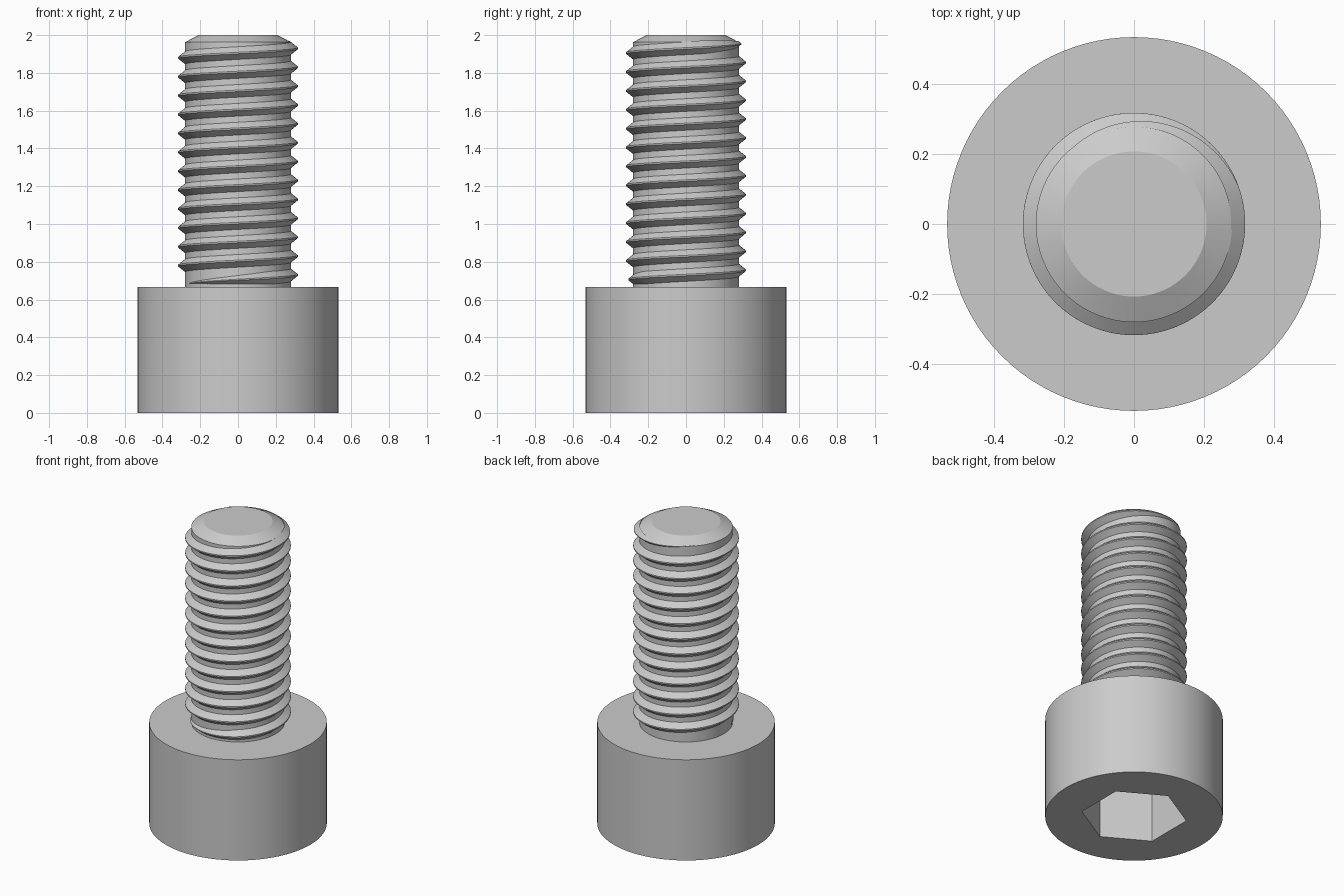
import bpy
import bmesh
from math import cos, sin, pi, tau, radians

old = bpy.data.objects.get("Cube")
if old:
    bpy.data.objects.remove(old, do_unlink=True)

SEG = 96
HEAD_R, HEAD_H = 0.533, 0.667
CORE_R, CREST_R, TOP = 0.28, 0.317, 2.0
PITCH = 0.1

steel = bpy.data.materials.new("grey_steel")
steel.use_nodes = True
COLOR = (0.6, 0.6, 0.6, 1)
steel.diffuse_color = COLOR
steel.node_tree.nodes["Principled BSDF"].inputs["Base Color"].default_value = COLOR


def finish(name, bm):
    """Turn a bmesh into a linked, coloured object."""
    bmesh.ops.recalc_face_normals(bm, faces=bm.faces)
    mesh = bpy.data.meshes.new(name)
    bm.to_mesh(mesh)
    bm.free()
    mesh.materials.append(steel)
    obj = bpy.data.objects.new(name, mesh)
    bpy.context.collection.objects.link(obj)
    return obj


def select(obj):
    bpy.ops.object.select_all(action='DESELECT')
    obj.select_set(True)
    bpy.context.view_layer.objects.active = obj


def smooth(obj, angle=25):
    select(obj)
    bpy.ops.object.shade_smooth_by_angle(angle=radians(angle))


def lathe(name, profile, sides=SEG, turn=0.0):
    """Capped solid of revolution from (radius, height) points."""
    bm = bmesh.new()
    rings = [[bm.verts.new((r * cos(turn + tau * i / sides), r * sin(turn + tau * i / sides), z))
              for i in range(sides)] for r, z in profile]
    for low, high in zip(rings, rings[1:]):
        for i in range(sides):
            j = (i + 1) % sides
            bm.faces.new((low[i], low[j], high[j], high[i]))
    bm.faces.new(rings[0][::-1])
    bm.faces.new(rings[-1])
    return finish(name, bm)


# Cylindrical head with a hexagonal socket cut into its underside
head = lathe("head", [(HEAD_R, 0), (HEAD_R, HEAD_H)])
cutter = lathe("socket_cutter", [(0.318, -0.1), (0.318, 0.36)], sides=6, turn=pi / 2)
cutter.hide_render = True
cut = head.modifiers.new("socket", 'BOOLEAN')
cut.operation = 'DIFFERENCE'
cut.solver = 'EXACT'
cut.object = cutter
select(head)
bpy.ops.object.modifier_apply(modifier=cut.name)
bpy.data.objects.remove(cutter, do_unlink=True)
smooth(head)

# Shank core with chamfered tip
shank = lathe("shank", [(CORE_R, HEAD_H - 0.05), (CORE_R, 1.963), (0.207, TOP)])
smooth(shank)

# Right-handed helical ridge that fades in at the head and out at the tip
START, END = radians(190), radians(136) + 13 * tau
FADE = radians(116)
BASE_Z = 0.63
ROOT = CORE_R - 0.003
bm = bmesh.new()
steps = int((END - START) / tau * SEG)
previous = None
for k in range(steps + 1):
    t = START + (END - START) * k / steps
    z = BASE_Z + PITCH * t / tau
    fade = min(1, (t - START) / FADE, (END - t) / FADE)
    fade = max(fade, 0.02)
    crest = ROOT + (CREST_R - ROOT) * fade
    section = [(ROOT, -0.036), (crest, -0.004), (crest, 0.004), (ROOT, 0.036)]
    row = [bm.verts.new((r * cos(t), r * sin(t), z + dz * fade)) for r, dz in section]
    if previous:
        for a in range(4):
            b = (a + 1) % 4
            bm.faces.new((previous[a], row[a], row[b], previous[b]))
    else:
        bm.faces.new(row)
    previous = row
bm.faces.new(previous)
smooth(finish("thread", bm))
